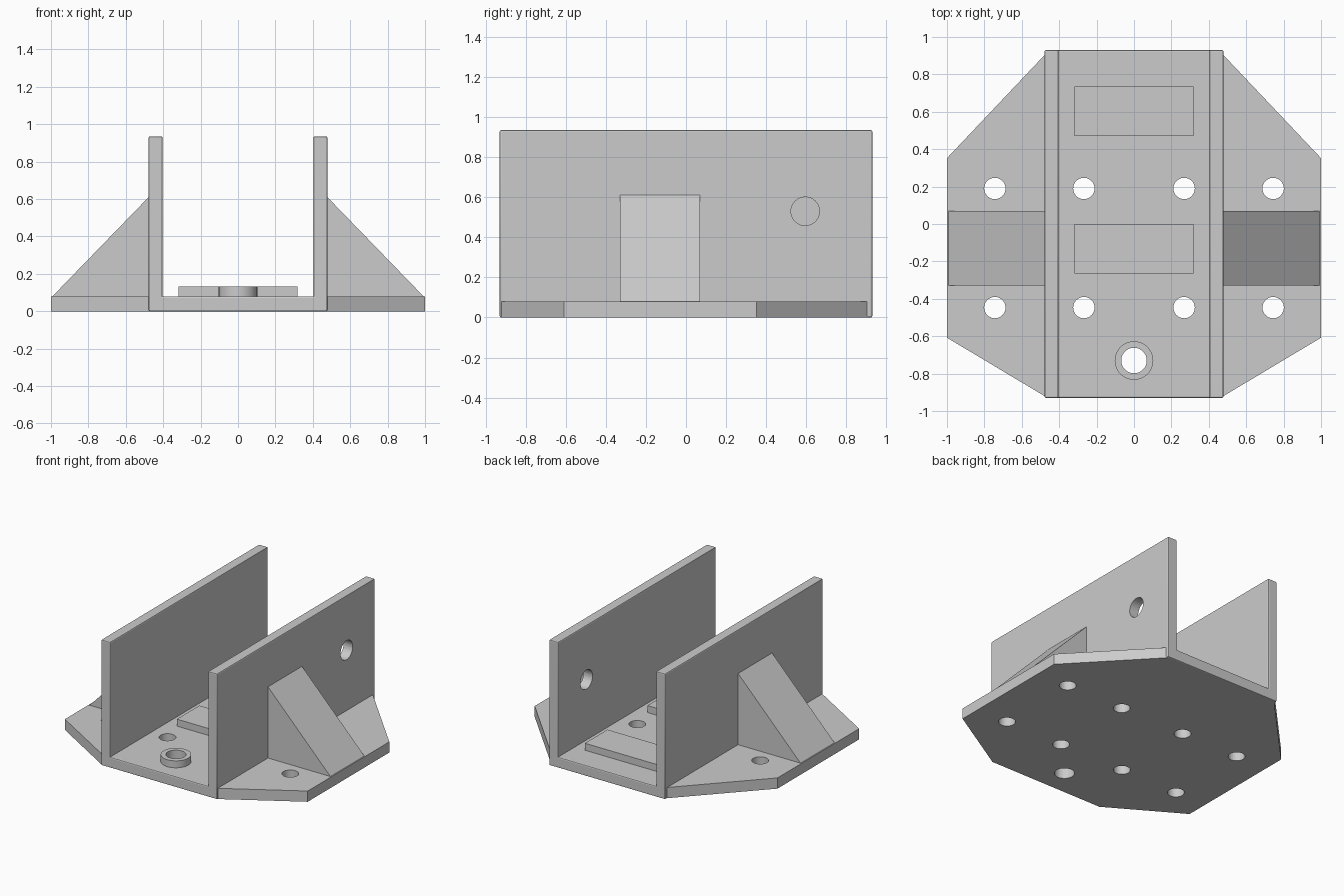
import bpy
import bmesh
import math
from mathutils import Matrix

cube = bpy.data.objects.get("Cube")
if cube:
    bpy.data.objects.remove(cube, do_unlink=True)

grey = bpy.data.materials.new("plain grey")
grey.use_nodes = True
COLOUR = (0.6, 0.6, 0.6, 1)
grey.diffuse_color = COLOUR
grey.node_tree.nodes["Principled BSDF"].inputs["Base Color"].default_value = COLOUR

FLOOR = 0.08     # base thickness
WALL_IN, WALL_OUT = 0.403, 0.478
HALF_LEN, WALL_TOP = 0.93, 0.935


def prism(name, outline, start, end, axis, bevel=0):
    """Extrude a 2D outline along y (outline is x, z) or z (outline is x, y)."""
    bm = bmesh.new()
    place = (lambda a, b: (a, start, b)) if axis == "y" else (lambda a, b: (a, b, start))
    face = bm.faces.new([bm.verts.new(place(*p)) for p in outline])
    result = bmesh.ops.extrude_face_region(bm, geom=[face])
    moved = [v for v in result["geom"] if isinstance(v, bmesh.types.BMVert)]
    d = end - start
    bmesh.ops.translate(bm, verts=moved, vec=(0, d, 0) if axis == "y" else (0, 0, d))
    bmesh.ops.recalc_face_normals(bm, faces=bm.faces)
    if bevel:
        edges = [e for e in bm.edges if e.is_convex]
        bmesh.ops.bevel(bm, geom=edges, offset=bevel, segments=2, profile=0.5,
                        affect="EDGES")
    return finish(name, bm)


def finish(name, bm):
    mesh = bpy.data.meshes.new(name)
    bm.to_mesh(mesh)
    bm.free()
    mesh.materials.append(grey)
    obj = bpy.data.objects.new(name, mesh)
    bpy.context.collection.objects.link(obj)
    return obj


def drill(obj, holes):
    """Cut round holes, each given as (centre, radius, axis)."""
    bm = bmesh.new()
    for centre, radius, axis in holes:
        turn = Matrix.Rotation(math.pi / 2, 4, "Y") if axis == "x" else Matrix()
        bmesh.ops.create_cone(bm, cap_ends=True, segments=48, radius1=radius,
                              radius2=radius, depth=0.4,
                              matrix=Matrix.Translation(centre) @ turn)
    cutter = finish(obj.name + "_cutter", bm)
    cutter.hide_render = True
    mod = obj.modifiers.new("holes", "BOOLEAN")
    mod.object = cutter
    mod.solver = "EXACT"
    smooth(obj)
    bpy.ops.object.modifier_apply(modifier=mod.name)
    bpy.data.objects.remove(cutter, do_unlink=True)
    smooth(obj)


def smooth(obj):
    bpy.ops.object.select_all(action="DESELECT")
    obj.select_set(True)
    bpy.context.view_layer.objects.active = obj
    bpy.ops.object.shade_smooth_by_angle(angle=math.radians(20))


# U-shaped channel: floor and two walls, softened outer edges
half = [(WALL_OUT, 0), (WALL_OUT, WALL_TOP), (WALL_IN, WALL_TOP), (WALL_IN, FLOOR)]
channel = prism("channel", half + [(-x, z) for x, z in reversed(half)],
                -HALF_LEN, HALF_LEN, "y", bevel=0.008)
ring_centre = (0, -0.73, 0)
holes = [((x, y, 0), 0.057, "z") for x in (-0.268, 0.268) for y in (0.19, -0.447)]
holes += [(ring_centre, 0.068, "z"), ((WALL_OUT, 0.595, 0.53), 0.071, "x")]
drill(channel, holes)

# Side wings and sloping gussets
for side, s in (("left", 1), ("right", -1)):
    wing = prism(side + "_wing",
                 [(s * x, y) for x, y in ((0.47, 0.912), (1, 0.352), (1, -0.608),
                                          (0.47, -0.925))], 0, FLOOR, "z")
    drill(wing, [((s * 0.744, y, 0), 0.057, "z") for y in (0.19, -0.447)])
    prism(side + "_gusset",
          [(s * x, z) for x, z in ((0.47, FLOOR), (0.992, FLOOR), (WALL_OUT, 0.61),
                                   (0.47, 0.61))], -0.33, 0.07, "y")

# Raised pads on the channel floor
for name, y0, y1 in (("middle_pad", -0.265, 0), ("back_pad", 0.47, 0.735)):
    prism(name, [(-0.318, y0), (0.318, y0), (0.318, y1), (-0.318, y1)],
          FLOOR, 0.132, "z")

# Raised ring around the front hole
bm = bmesh.new()
bmesh.ops.create_cone(bm, cap_ends=True, segments=48, radius1=0.103, radius2=0.103,
                      depth=0.052, matrix=Matrix.Translation((0, -0.73, 0.106)))
drill(finish("hole_ring", bm), [(ring_centre, 0.068, "z")])
